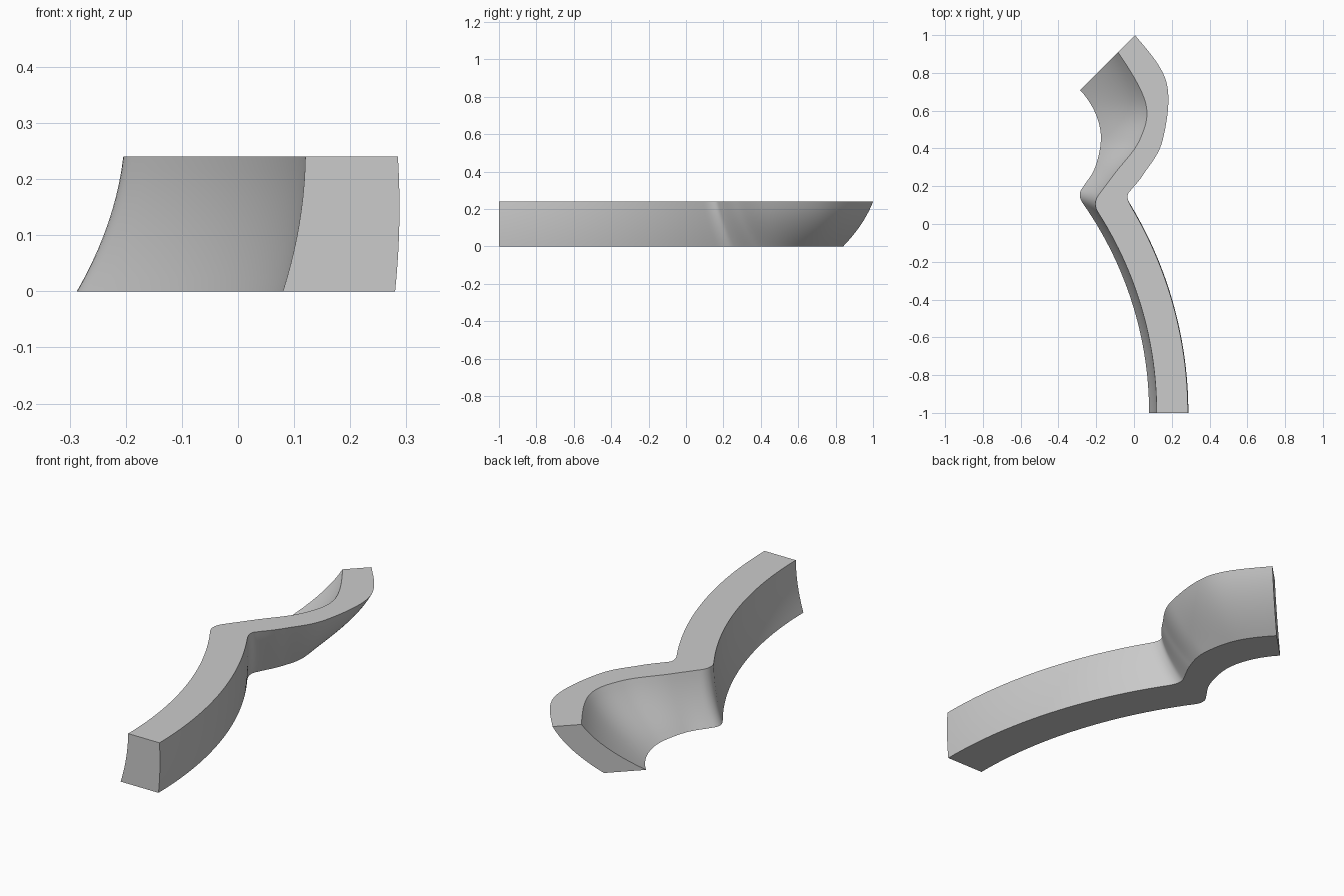
import bpy, bmesh, math
from mathutils import Vector

cube = bpy.data.objects.get("Cube")
if cube:
    bpy.data.objects.remove(cube, do_unlink=True)

HEIGHT, LEVELS = 0.24, 10
CX, CY = -1.85, -1.0          # centre of the long arc

# Each edge: arc radius, y where the arc ends, y of the corner, points of the hooked end
inner_bottom = (1.93, 0.11, 0.155,
                [(-.27, .195), (-.206, .30), (-.175, .455), (-.206, .59), (-.286, .709)])
inner_top = (1.97, 0.06, 0.105,
             [(-.19, .15), (-.10, .27), (.03, .445), (.062, .64), (-.085, .91)])
outer_bottom = (2.13, 0.16, 0.22,
                [(-.08, .26), (-.025, .375), (.0, .50), (-.04, .68), (-.155, .84)])
outer_top = (2.135, 0.09, 0.15,
             [(-.02, .175), (.055, .27), (.152, .445), (.172, .75), (.005, 1.0)])


def arc_point(radius, y):
    return Vector((CX + math.sqrt(radius ** 2 - (y - CY) ** 2), y))


def edge_path(radius, y_end, y_corner, hook):
    """Long arc, small rounded corner, then a smooth curve through the hook points."""
    tail = [arc_point(radius, -1 + (y_end + 1) * i / 28) for i in range(29)]
    corner, hook = arc_point(radius, y_corner), [Vector(p) for p in hook]
    path = tail[:]
    for i in range(1, 8):
        t = i / 8
        path.append(tail[-1] * (1 - t) ** 2 + corner * 2 * t * (1 - t) + hook[0] * t * t)
    pts = [hook[0] * 2 - hook[1]] + hook + [hook[-1] + (hook[-1] - hook[-2]) * 0.8
                                            + Vector((-.05, -.02))]
    for a, b, c, d in zip(pts, pts[1:], pts[2:], pts[3:]):
        for i in range(10):
            t = i / 10
            path.append(b + (c - a) * t / 2 + (a * 2 - b * 5 + c * 4 - d) * t * t / 2
                        + (b * 3 - a - c * 3 + d) * t ** 3 / 2)
    return path + [hook[-1]]


def wall(bottom, top, mid_radius):
    """Paths at every height, bowed outward between the bottom and top edges."""
    f = 0.61
    mix = lambda a, b: a + (b - a) * f
    middle = (mid_radius, mix(bottom[1], top[1]), mix(bottom[2], top[2]),
              [Vector(a).lerp(Vector(b), f) for a, b in zip(bottom[3], top[3])])
    low, mid, high = (edge_path(*e) for e in (bottom, middle, top))
    rows = []
    for k in range(LEVELS + 1):
        s = k / LEVELS
        wl, wm, wh = (1 - s) * (1 - 2 * s), 4 * s * (1 - s), s * (2 * s - 1)
        rows.append([Vector((*(l * wl + m * wm + h * wh), s * HEIGHT))
                     for l, m, h in zip(low, mid, high)])
    return rows


# Closed section: up the outer wall, down the inner wall
rows = wall(outer_bottom, outer_top, 2.1375) + wall(inner_bottom, inner_top, 1.959)[::-1]
bm = bmesh.new()
grid = [[bm.verts.new(p) for p in row] for row in rows]
for r0, r1 in zip(grid, grid[1:] + grid[:1]):
    for i in range(len(r0) - 1):
        bm.faces.new((r0[i], r0[i + 1], r1[i + 1], r1[i]))
for end in (0, -1):
    # End caps, quad strips between the two walls
    for k in range(LEVELS):
        j = len(grid) - 1 - k
        bm.faces.new((grid[k][end], grid[k + 1][end], grid[j - 1][end], grid[j][end]))
bmesh.ops.recalc_face_normals(bm, faces=bm.faces)
mesh = bpy.data.meshes.new("curved_molding")
bm.to_mesh(mesh)
bm.free()

molding = bpy.data.objects.new("curved_molding", mesh)
bpy.context.collection.objects.link(molding)

grey = bpy.data.materials.new("light_grey")
grey.use_nodes = True
grey.diffuse_color = (0.6, 0.6, 0.6, 1)
grey.node_tree.nodes["Principled BSDF"].inputs["Base Color"].default_value = (0.6, 0.6, 0.6, 1)
mesh.materials.append(grey)

bpy.context.view_layer.objects.active = molding
molding.select_set(True)
bpy.ops.object.shade_smooth_by_angle(angle=math.radians(35))
